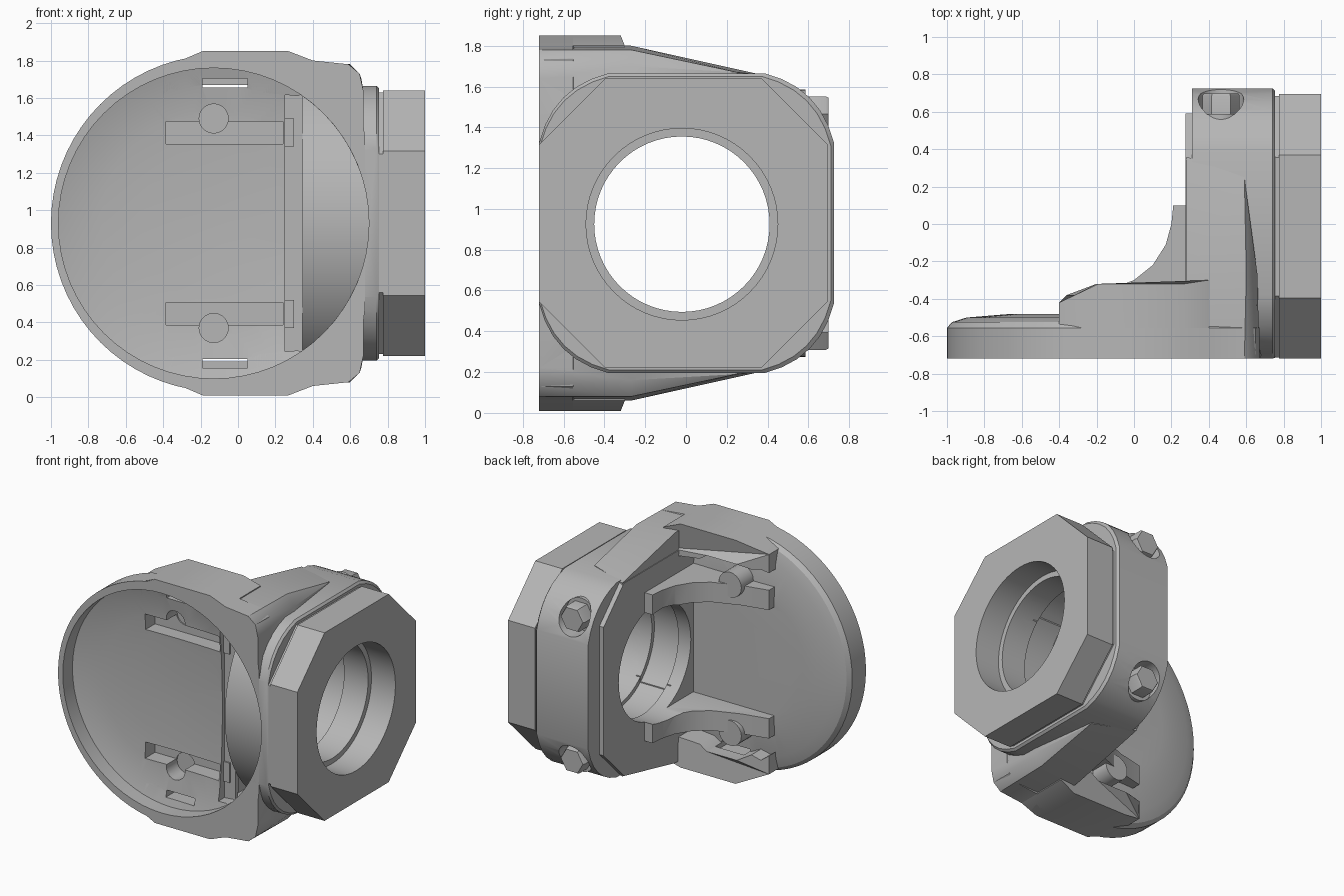
import bpy, bmesh, math
from mathutils import Vector

cube = bpy.data.objects.get("Cube")
if cube:
    bpy.data.objects.remove(cube, do_unlink=True)

grey = bpy.data.materials.new("plain_grey")
grey.use_nodes = True
grey.diffuse_color = (0.47, 0.47, 0.47, 1)
grey.node_tree.nodes["Principled BSDF"].inputs["Base Color"].default_value = (0.47, 0.47, 0.47, 1)

MID = 0.93          # height of the symmetry plane
FRONT = -0.72       # front face
DISH_X = -0.13      # centre of the round opening
BORE_Y = -0.02


def place(axis, u, v, d):
    return {"x": (d, u, v), "y": (u, d, v), "z": (u, v, d)}[axis]


def finish(name, bm):
    bmesh.ops.recalc_face_normals(bm, faces=bm.faces[:])
    mesh = bpy.data.meshes.new(name)
    bm.to_mesh(mesh)
    bm.free()
    ob = bpy.data.objects.new(name, mesh)
    bpy.context.collection.objects.link(ob)
    mesh.materials.append(grey)
    return ob


def loft(name, axis, rings):
    """Join equal outlines, each given as (points, depth), and cap both ends."""
    bm = bmesh.new()
    loops = [[bm.verts.new(place(axis, u, v, d)) for u, v in pts] for pts, d in rings]
    for a, b in zip(loops, loops[1:]):
        for i in range(len(a)):
            j = (i + 1) % len(a)
            bm.faces.new((a[i], a[j], b[j], b[i]))
    bm.faces.new(loops[0])
    bm.faces.new(loops[-1])
    return finish(name, bm)


def prism(name, axis, pts, a, b):
    return loft(name, axis, [(pts, a), (pts, b)])


def circle(u, v, r, n=48):
    return [(u + r * math.cos(math.tau * i / n), v + r * math.sin(math.tau * i / n)) for i in range(n)]


def bow(u, v, r, a, n=32):
    """Arc of half angle a about the +u direction (negative r faces -u)."""
    return [(u + r * math.cos(a * (2 * i / n - 1)), v + r * math.sin(a * (2 * i / n - 1))) for i in range(n + 1)]


def rect(u0, u1, v0, v1):
    return [(u0, v0), (u1, v0), (u1, v1), (u0, v1)]


def scaled(pts, s):
    return [(DISH_X + (u - DISH_X) * s, MID + (v - MID) * s) for u, v in pts]


def same(pts):
    return pts


def flip(pts):
    return [(u, 2 * MID - v) for u, v in pts]


def octagon(y0, y1, half, cut):
    lo, hi = MID - half, MID + half
    return [(y0 + cut, lo), (y1 - cut, lo), (y1, lo + cut), (y1, hi - cut),
            (y1 - cut, hi), (y0 + cut, hi), (y0, hi - cut), (y0, lo + cut)]


def rounded_octagon(y0, y1, half, cut, bulge=0.6):
    """Octagon whose four chamfers bow outward."""
    pts, corners = octagon(y0, y1, half, cut), [(y1, -1), (y1, 1), (y0, 1), (y0, -1)]
    out = [pts[0]]
    for k, (y, s) in enumerate(corners):
        a, b = Vector(pts[2 * k + 1]), Vector(pts[(2 * k + 2) % 8])
        mid = (a + b) / 2
        ctrl = mid.lerp(Vector((y, MID + s * half)), bulge)
        for i in range(7):
            t = i / 6
            out.append(tuple(a * (1 - t) ** 2 + ctrl * 2 * t * (1 - t) + b * t * t))
    return out[1:]


def carve(parts, cutter):
    cutter.hide_render = True
    for ob in parts:
        mod = ob.modifiers.new("carve", "BOOLEAN")
        mod.operation, mod.solver, mod.object = "DIFFERENCE", "EXACT", cutter
        bpy.context.view_layer.objects.active = ob
        bpy.ops.object.modifier_apply(modifier=mod.name)
    bpy.data.objects.remove(cutter, do_unlink=True)


# Domed housing plate: round on one side, shouldered toward the flange
arc = [(-0.1 + 0.9 * math.cos(t), MID + 0.9 * math.sin(t))
       for t in (math.radians(100 + 160 * i / 32) for i in range(33))]
shoulder = [(0.68, 1.38), (0.665, 1.5), (0.67, 1.64), (0.65, 1.73), (0.59, 1.78),
            (0.4, 1.8), (0.27, 1.85), (-0.19, 1.85)]
outline = arc + flip(shoulder)[::-1] + shoulder
housing = loft("housing_plate", "y", [
    (outline, FRONT), (outline, -0.555), (scaled(outline, 0.97), -0.525),
    (scaled(outline, 0.88), -0.5), (scaled(outline, 0.6), -0.48)])

# Bearing block with inner pad, neck and flange
block_shape = rounded_octagon(FRONT, 0.725, 0.735, 0.34)
block = loft("bearing_block", "x", [(block_shape, 0.31), (block_shape, 0.74),
                                    (rounded_octagon(-0.715, 0.71, 0.72, 0.34), 0.755)])
pad = prism("block_inner_pad", "x", octagon(FRONT, 0.59, 0.725, 0.24), 0.275, 0.33)
neck = prism("flange_neck", "x", octagon(-0.715, 0.685, 0.7, 0.33), 0.74, 0.8)
flange = prism("flange", "x", octagon(FRONT, 0.695, 0.71, 0.325), 0.775, 1.0)

# Flared skirt blending the block into the housing
bm = bmesh.new()
for x, y, z in [(0.28, 0.36, 1.66), (0.59, 0.25, 1.67), (0.28, -0.27, 1.8), (0.6, -0.27, 1.78),
                (0.66, -0.27, 1.7), (0.28, FRONT, 1.8), (0.59, FRONT, 1.78), (0.65, FRONT, 1.73),
                (0.67, FRONT, 1.64), (0.67, FRONT, 1.38)]:
    bm.verts.new((x, y, z))
    bm.verts.new((x, y, 2 * MID - z))
hull = bmesh.ops.convex_hull(bm, input=bm.verts[:])
bmesh.ops.delete(bm, geom=list({g for g in hull["geom_interior"] + hull["geom_unused"]
                                if isinstance(g, bmesh.types.BMVert)}), context="VERTS")
skirt = finish("flared_skirt", bm)

# Curved ribs, bosses and side walls, one set above and one below
rib_profile = [(-0.4, -0.53), (-0.4, -0.42), (-0.2, -0.375), (0, -0.3), (0.1, -0.22), (0.17, -0.11),
               (0.2, 0), (0.21, 0.1), (0.3, 0.1), (0.3, -0.53)]
wall_shape = [(-0.4, 1.62), (-0.36, 1.65), (-0.28, 1.63), (-0.2, 1.67), (0.05, 1.67), (0.11, 1.63),
              (0.32, 1.61), (0.4, 1.65), (0.4, 1.8), (0.27, 1.85), (-0.19, 1.85), (-0.4, 1.76)]
parts = [housing, block, pad, neck, flange, skirt]
ribs, walls = [], []
for side, mirror in (("upper", same), ("lower", flip)):
    z0, z1 = (v for _, v in mirror([(0, 1.34), (0, 1.49)]))
    ribs.append(prism(side + "_rib", "z", rib_profile, z0, z1))
    ribs.append(prism(side + "_rib_boss", "y", mirror(circle(DISH_X, 1.49, 0.095, 20)), -0.52, -0.34))
    wall = prism(side + "_side_wall", "y", mirror(wall_shape), FRONT + 0.005, -0.32)
    for v in wall.data.vertices:
        if v.co.y > -0.4 and v.co.x < -0.25:
            v.co.y = -0.42 if v.co.x < -0.38 else -0.38
        elif v.co.y > -0.4 and v.co.x > 0.3:
            v.co.y = -0.3
    walls.append(wall)
parts += ribs + walls

# Shallow dish and the opening beside it
dish = [(0.83, -0.75), (0.83, -0.605), (0.74, -0.58), (0.6, -0.56), (0.4, -0.545), (0.1, -0.535)]
carve([housing, block, pad, skirt] + ribs + walls,
      loft("dish_cutter", "y", [(circle(DISH_X, MID, r, 64), y) for r, y in dish]))
for x0, depth in ((0.25, -0.52), (0.345, -0.31)):
    segment = bow(DISH_X, MID, 0.829, math.acos((x0 - DISH_X) / 0.829))
    carve([housing, block, pad, skirt], prism("opening_cutter", "y", segment, -0.76, depth))

# Hollow pockets behind the ribs, bosses, side walls and inner pad
for mirror in (same, flip):
    for pts, depth, owners in ((rect(-0.385, 0.24, 1.355, 1.475), -0.44, [housing] + ribs),
                               (circle(DISH_X, 1.49, 0.078, 20), -0.43, [housing] + ribs),
                               (rect(-0.19, 0.05, 1.655, 1.705), -0.42, [housing] + walls),
                               (rect(0.29, 0.35, 1.4, 1.62), -0.3, [block, pad, skirt])):
        carve(owners, prism("pocket_cutter", "y", mirror(pts), -0.76, depth))

# Bowed bearing sleeve visible through the opening
sleeve = prism("bearing_sleeve", "x", bow(0.25, MID, -0.9, math.asin(0.7 / 0.9)), 0.345, 0.7)
parts.append(sleeve)

# Stepped bore through everything
for r, x0, x1 in ((0.43, -0.15, 1.1), (0.47, 0.8, 1.1), (0.46, 0.38, 0.6)):
    carve([housing, block, pad, neck, flange, skirt, sleeve] + ribs,
          prism("bore_cutter", "x", circle(BORE_Y, MID - 0.005, r, 64), x0, x1))

# Hex bolts on round seats in the rear corners
for side, z in (("upper", 1.465), ("lower", 2 * MID - 1.465)):
    carve([block], prism("seat_cutter", "y", circle(0.465, z, 0.122, 32), 0.585, 0.85))
    parts.append(prism(side + "_bolt_seat", "y", circle(0.465, z, 0.12, 32), 0.45, 0.587))
    head = circle(0.465, z, 0.1, 6)
    rim = circle(0.465, z, 0.092, 6)
    parts.append(loft(side + "_bolt", "y", [(head, 0.55), (head, 0.685), (rim, 0.698)]))

# Smooth the curved faces and keep the edges sharp
bpy.ops.object.select_all(action="DESELECT")
for ob in parts:
    ob.select_set(True)
bpy.context.view_layer.objects.active = housing
bpy.ops.object.shade_smooth_by_angle(angle=math.radians(30))
